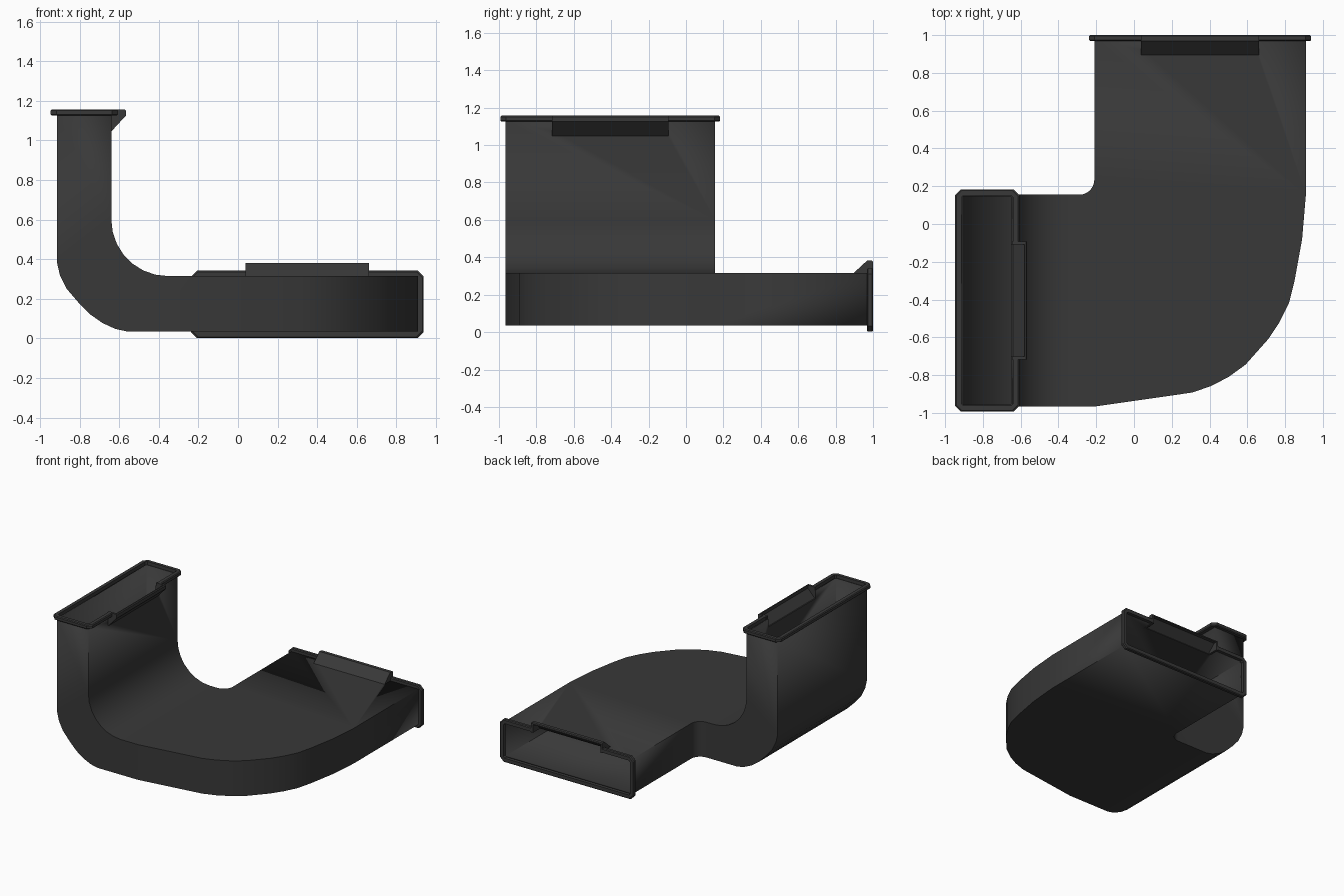
import bpy, bmesh, math

if "Cube" in bpy.data.objects:
    bpy.data.objects.remove(bpy.data.objects["Cube"])

plastic = bpy.data.materials.new("dark_plastic")
plastic.diffuse_color = (0.04, 0.04, 0.04, 1)
plastic.use_nodes = True
plastic.node_tree.nodes["Principled BSDF"].inputs["Base Color"].default_value = plastic.diffuse_color


def make(name, verts, faces):
    bm = bmesh.new()
    vs = [bm.verts.new(v) for v in verts]
    for f in faces:
        bm.faces.new([vs[i] for i in f])
    bmesh.ops.recalc_face_normals(bm, faces=bm.faces[:])
    me = bpy.data.meshes.new(name)
    bm.to_mesh(me)
    bm.free()
    ob = bpy.data.objects.new(name, me)
    bpy.context.collection.objects.link(ob)
    me.materials.append(plastic)
    return ob


def loft(name, rings, closed=False, caps=False):
    n, m = len(rings[0]), len(rings)
    verts = [p for r in rings for p in r]
    faces = [(i * n + j, i * n + (j + 1) % n,
              (i + 1) % m * n + (j + 1) % n, (i + 1) % m * n + j)
             for i in range(m if closed else m - 1) for j in range(n)]
    if caps:
        faces += [tuple(range(n)), tuple(range((m - 1) * n, m * n))]
    return make(name, verts, faces)


def arc(cx, cy, r, a0, a1, n):
    return [(cx + r * math.cos(math.radians(a0 + (a1 - a0) * i / (n - 1))),
             cy + r * math.sin(math.radians(a0 + (a1 - a0) * i / (n - 1)))) for i in range(n)]


def cut(ob, cutter):
    mod = ob.modifiers.new("pocket", 'BOOLEAN')
    mod.operation = 'DIFFERENCE'
    mod.solver = 'EXACT'
    mod.object = cutter


# Duct body: rectangular sections swept down the upright, round the elbow and the flat bend
Y0, Y1, ZB, ZT = -0.965, 0.155, 0.035, 0.315
elbow_out = [(-0.915, 0.385), (-0.9, 0.32), (-0.865, 0.25), (-0.805, 0.18),
             (-0.745, 0.12), (-0.685, 0.078), (-0.62, 0.048), (-0.56, ZB)]
elbow_in = arc(-0.355, 0.6, 0.285, 180, 270, 8)
side = [((-0.64, 1.13), (-0.915, 1.13))] + list(zip(elbow_in, elbow_out))
sections = [[(i[0], Y0, i[1]), (i[0], Y1, i[1]), (o[0], Y1, o[1]), (o[0], Y0, o[1])]
            for i, o in side]
bend_out = [(-0.2, Y0), (0.31, -0.892), (0.41, -0.857), (0.5, -0.81), (0.59, -0.745),
            (0.71, -0.61), (0.77, -0.52), (0.82, -0.42), (0.85, -0.30), (0.89, -0.08), (0.91, 0.155)]
bend_in = arc(-0.29, 0.235, 0.08, -90, 0, 11)
plan = list(zip(bend_in, bend_out)) + [((-0.21, 0.975), (0.91, 0.975))]
sections += [[(*o, ZT), (*i, ZT), (*i, ZB), (*o, ZB)] for i, o in plan]
duct = loft("duct_body", sections)
wall = duct.modifiers.new("wall", 'SOLIDIFY')
wall.thickness = 0.01
wall.offset = -1
wall.use_even_offset = True
bpy.context.view_layer.objects.active = duct
duct.select_set(True)
bpy.ops.object.shade_smooth_by_angle()


# Ends: u runs along the opening, v towards the clip, w out of the opening
def chamfered(hu, hv, c, w):
    return [(hu, hv - c, w), (hu - c, hv, w), (c - hu, hv, w), (-hu, hv - c, w),
            (-hu, c - hv, w), (c - hu, -hv, w), (hu - c, -hv, w), (hu, c - hv, w)]


def end_fitting(prefix, place):
    def prism(name, profile, half):
        return loft(name, [[place(u, v, w) for w, v in profile] for u in (-half, half)], caps=True)

    # Pocket cutter behind the clip
    cutter = prism(prefix + "_pocket_cutter",
                   [(0.02, 0.1), (0.02, 0.196), (-0.025, 0.196), (-0.088, 0.136), (-0.088, 0.1)], 0.296)
    cutter.hide_render = True
    cutter.hide_set(True)
    # Collar
    rings = [chamfered(0.557, 0.137, 0.012, -0.032), chamfered(0.582, 0.164, 0.03, -0.032),
             chamfered(0.588, 0.17, 0.03, -0.026), chamfered(0.588, 0.17, 0.03, -0.006),
             chamfered(0.582, 0.164, 0.03, 0), chamfered(0.557, 0.137, 0.012, 0)]
    collar = loft(prefix + "_collar", [[place(*p) for p in r] for r in rings], closed=True)
    # Clip housing
    clip = prism(prefix + "_clip_housing",
                 [(0, 0.132), (0, 0.204), (-0.006, 0.21), (-0.032, 0.21), (-0.108, 0.14), (-0.108, 0.132)], 0.312)
    for ob in (collar, clip, duct):
        cut(ob, cutter)


end_fitting("flat_end", lambda u, v, w: (0.35 + u, 1.0 + w, 0.172 + v))
end_fitting("upright_end", lambda u, v, w: (-0.777 + v, -0.405 + u, 1.157 + w))
